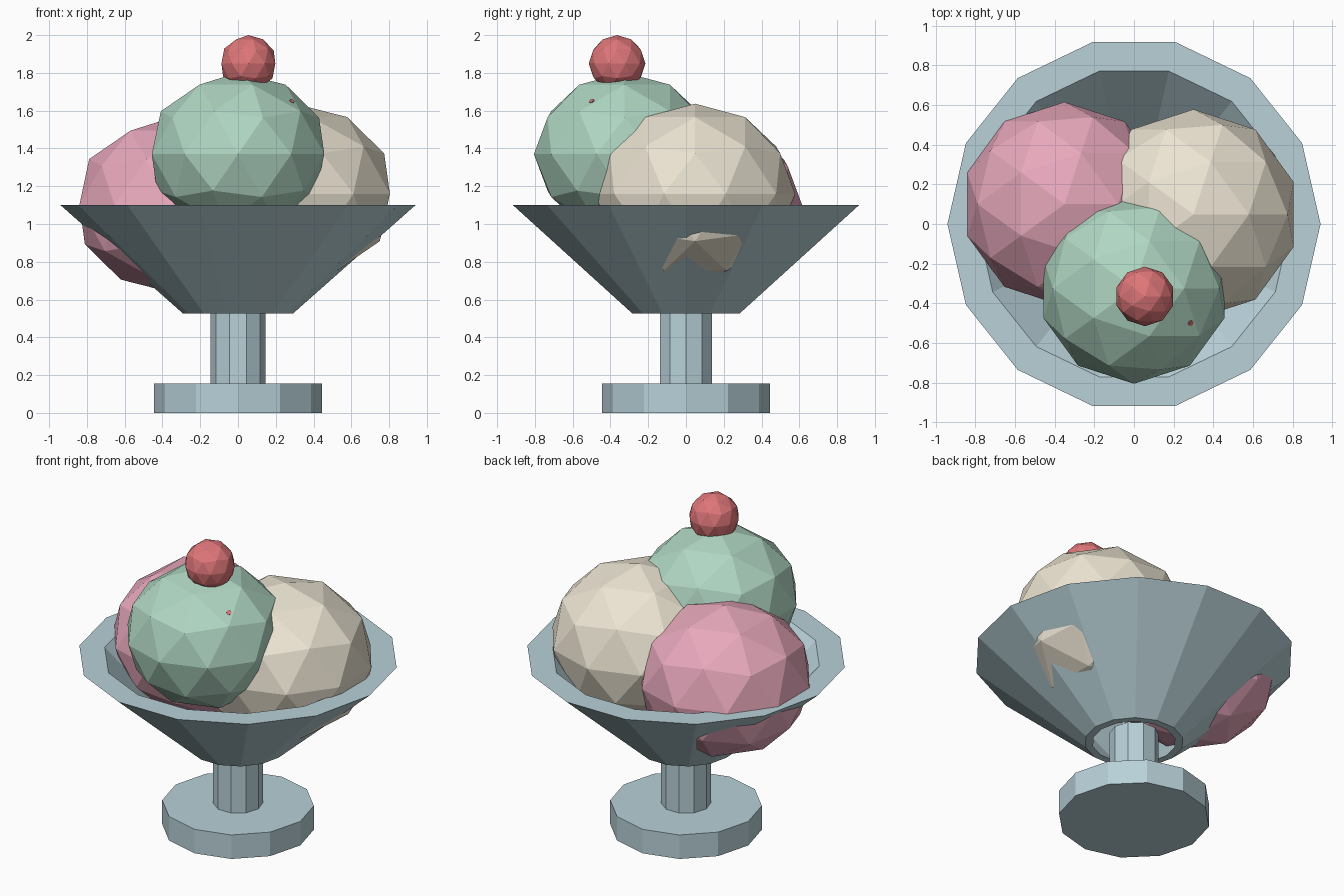
import bpy, bmesh
from math import cos, sin, pi
from mathutils import Matrix, Euler, Vector

if "Cube" in bpy.data.objects:
    bpy.data.objects.remove(bpy.data.objects["Cube"])


def material(name, rgb):
    m = bpy.data.materials.new(name)
    m.diffuse_color = (*rgb, 1)
    m.use_nodes = True
    m.node_tree.nodes["Principled BSDF"].inputs["Base Color"].default_value = m.diffuse_color
    return m


GLASS = material("pale_blue_glass", (0.48, 0.64, 0.69))
PINK = material("pink_ice", (0.80, 0.39, 0.50))
CREAM = material("cream_ice", (0.84, 0.78, 0.65))
MINT = material("mint_ice", (0.43, 0.67, 0.54))
RED = material("cherry_red", (0.73, 0.18, 0.19))


def finish(name, bm, mat):
    bmesh.ops.recalc_face_normals(bm, faces=bm.faces[:])
    me = bpy.data.meshes.new(name)
    bm.to_mesh(me)
    bm.free()
    me.materials.append(mat)
    ob = bpy.data.objects.new(name, me)
    bpy.context.collection.objects.link(ob)
    return ob


def lathe(name, profile, sides, mat, ring=False):
    """Turn an (r, z) profile; ring=True closes the profile, otherwise the ends are capped."""
    bm = bmesh.new()
    loops = [[bm.verts.new((r * cos(2 * pi * i / sides), r * sin(2 * pi * i / sides), z))
              for i in range(sides)] for r, z in profile]
    pairs = list(zip(loops, loops[1:]))
    if ring:
        pairs.append((loops[-1], loops[0]))
    else:
        bm.faces.new(loops[0])
        bm.faces.new(loops[-1])
    for a, b in pairs:
        for i in range(sides):
            j = (i + 1) % sides
            bm.faces.new((a[i], a[j], b[j], b[i]))
    return finish(name, bm, mat)


def ball(name, centre, radius, squash, mat):
    bm = bmesh.new()
    bmesh.ops.create_icosphere(bm, subdivisions=2, radius=radius)
    bmesh.ops.scale(bm, vec=(1, 1, squash), verts=bm.verts[:])
    bmesh.ops.translate(bm, vec=centre, verts=bm.verts[:])
    return finish(name, bm, mat)


def sprinkle(name, centre, angles):
    bm = bmesh.new()
    bmesh.ops.create_cone(bm, cap_ends=True, segments=6, radius1=0.015, radius2=0.015, depth=0.09,
                          matrix=Matrix.Translation(Vector(centre)) @ Euler(angles).to_matrix().to_4x4())
    return finish(name, bm, RED)


# Dish: foot, stem and open-bottomed conical bowl
lathe("foot", [(0.445, 0), (0.445, 0.155)], 12, GLASS)
lathe("stem", [(0.145, 0.15), (0.145, 0.58)], 10, GLASS)
lathe("bowl", [(0.29, 0.525), (0.94, 1.1), (0.79, 1.1), (0.244, 0.525)], 14, GLASS, ring=True)

# Scoops, slightly flattened
ball("pink_scoop", (-0.35, 0.10, 1.10), 0.515, 0.9, PINK)
ball("cream_scoop", (0.30, 0.048, 1.16), 0.53, 0.9, CREAM)
ball("mint_scoop", (0, -0.325, 1.37), 0.48, 0.9, MINT)

# Cherry on top
ball("cherry", (0.055, -0.365, 1.85), 0.15, 1, RED)

# Sprinkles almost buried in the mint scoop
sprinkle("sprinkle_left", (-0.285, -0.49, 1.625), (0.1, 1.0, 0))
sprinkle("sprinkle_right", (0.265, -0.48, 1.62), (0.5, 0.6, 0))
